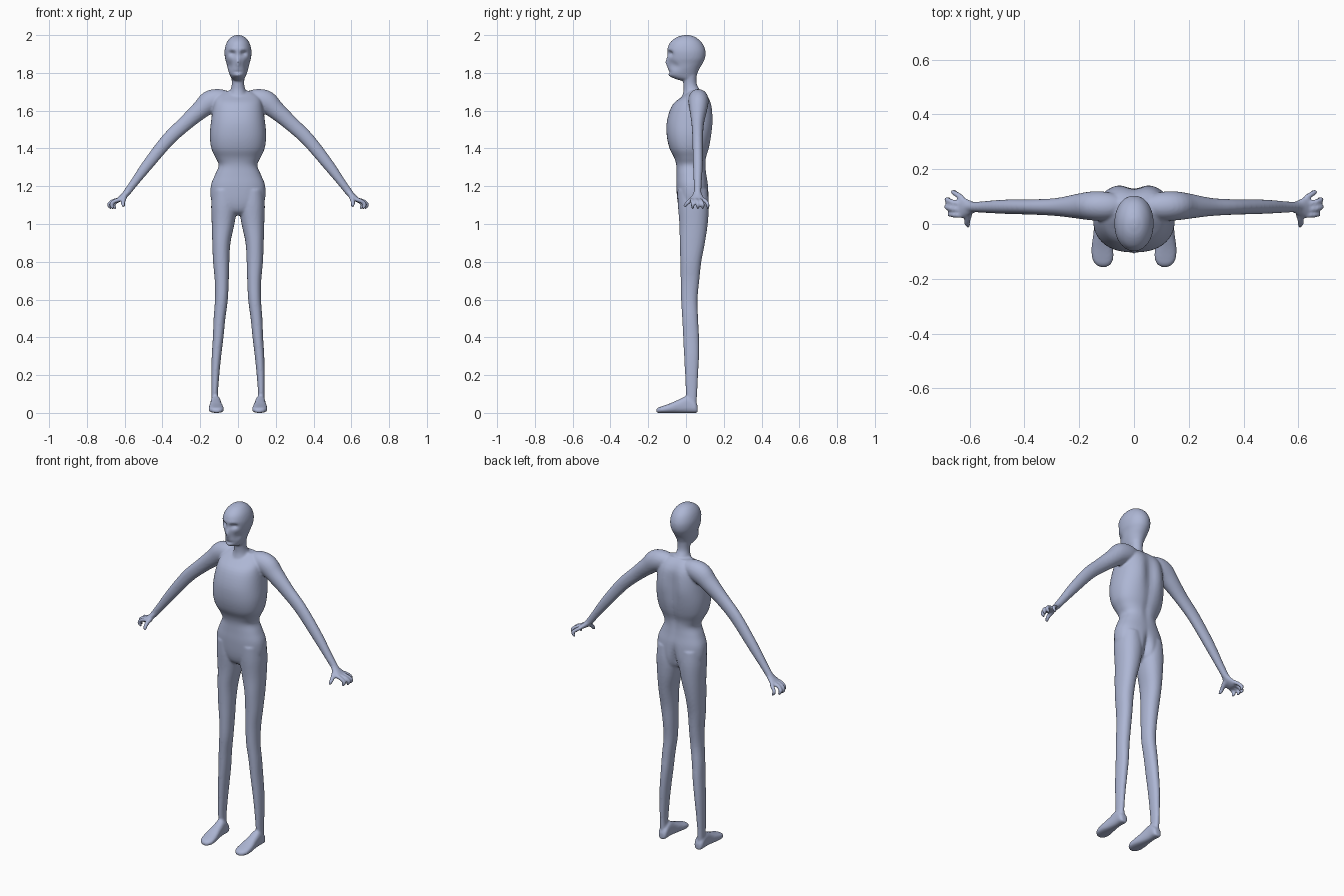
import bpy, bmesh, math
from mathutils import Vector

X, Y, Z = Vector((1, 0, 0)), Vector((0, 1, 0)), Vector((0, 0, 1))
bm = bmesh.new()


def smooth_path(pts, sub):
    """Catmull-Rom interpolation of every number in the rows."""
    out = []
    for i in range(len(pts) - 1):
        p = [pts[max(i - 1, 0)], pts[i], pts[i + 1], pts[min(i + 2, len(pts) - 1)]]
        for k in range(sub):
            t = k / sub
            out.append([0.5 * (2 * b + (c - a) * t + (2 * a - 5 * b + 4 * c - d) * t * t
                               + (3 * b - a - 3 * c + d) * t ** 3) for a, b, c, d in zip(*p)])
    return out + [list(pts[-1])]


def loft(pts, u=Y, v=None, n=2.0, seg=32, sub=4):
    """Closed tube through rows (x, y, z, radius along u, radius along v)."""
    rows = smooth_path(pts, sub)
    rings = []
    for i, r in enumerate(rows):
        a, b = rows[max(i - 1, 0)], rows[min(i + 1, len(rows) - 1)]
        t = (Vector(b[:3]) - Vector(a[:3])).normalized()
        uu = u if v else (u - t * t.dot(u)).normalized()
        vv = v or t.cross(uu)
        ring = []
        for k in range(seg):
            c, s = math.cos(2 * math.pi * k / seg), math.sin(2 * math.pi * k / seg)
            c = math.copysign(abs(c) ** (2 / n), c)
            s = math.copysign(abs(s) ** (2 / n), s)
            ring.append(bm.verts.new(Vector(r[:3]) + uu * c * max(r[3], .002) + vv * s * max(r[4], .002)))
        rings.append(ring)
    faces = [bm.faces.new(rings[0]), bm.faces.new(rings[-1])]
    for a, b in zip(rings, rings[1:]):
        for k in range(seg):
            faces.append(bm.faces.new((a[k], a[(k + 1) % seg], b[(k + 1) % seg], b[k])))
    bmesh.ops.recalc_face_normals(bm, faces=faces)
    return [w for ring in rings for w in ring]


def column(rows, side=1, **kw):
    """Upright loft from rows (z, x centre, x radius, front y, back y)."""
    return loft([(side * x, (f + b) / 2, z, rx, (b - f) / 2) for z, x, rx, f, b in rows], X, Y, **kw)


def dent(verts, front, spots):
    """Push the front or back surface along y in soft round spots (x, z, sx, sz, dy)."""
    moves = []
    for w in verts:
        if (w.co.y < -0.01) if front else (w.co.y > 0.06):
            moves.append((w, sum(dy * math.exp(-((abs(w.co.x) - x) / sx) ** 2 - ((w.co.z - z) / sz) ** 2)
                                 for x, z, sx, sz, dy in spots)))
    for w, d in moves:
        w.co.y += d


# head with eye sockets, nose, hollow cheeks and mouth
head = column([(2.0, 0, .012, -.01, .02), (1.988, 0, .038, -.05, .052), (1.96, 0, .06, -.085, .084),
               (1.92, 0, .071, -.099, .102), (1.88, 0, .069, -.096, .101), (1.85, 0, .061, -.093, .088),
               (1.82, 0, .054, -.093, .07), (1.79, 0, .044, -.09, .058), (1.77, 0, .034, -.06, .054),
               (1.76, 0, .02, -.03, .045)], n=2.1, seg=64, sub=8)
dent(head, True, [(.03, 1.903, .017, .013, .022), (0, 1.855, .012, .026, -.016), (.044, 1.835, .014, .022, .016),
                  (0, 1.803, .028, .006, .014), (0, 1.785, .02, .012, -.006), (.03, 1.925, .022, .008, -.004)])

# neck
column([(1.84, 0, .042, -.02, .07), (1.79, 0, .037, -.022, .058), (1.74, 0, .033, -.014, .057),
        (1.70, 0, .044, -.014, .08), (1.65, 0, .07, -.03, .1)])

# torso with spine groove
torso = column([(1.705, 0, .07, .02, .09), (1.675, 0, .115, -.02, .12), (1.63, 0, .13, -.072, .142),
                (1.55, 0, .142, -.1, .15), (1.47, 0, .149, -.102, .14), (1.40, 0, .141, -.087, .124),
                (1.35, 0, .118, -.062, .108), (1.31, 0, .102, -.051, .105), (1.26, 0, .122, -.05, .109),
                (1.20, 0, .144, -.051, .118), (1.12, 0, .14, -.045, .12), (1.07, 0, .1, -.03, .105),
                (1.045, 0, .05, 0, .07)], n=2.35, seg=64)
dent(torso, False, [(0, 1.56, .04, .12, -.022), (0, 1.36, .02, .1, -.006), (0, 1.1, .018, .07, -.03)])

for s in (1, -1):
    # leg
    column([(1.18, .074, .062, -.045, .115), (1.1, .073, .069, -.043, .121), (1.0, .079, .06, -.035, .115),
            (.9, .088, .048, -.033, .1), (.8, .089, .043, -.03, .081), (.7, .086, .037, -.028, .07),
            (.6, .088, .034, -.026, .061), (.5, .098, .031, -.02, .064), (.4, .105, .028, -.015, .069),
            (.3, .114, .025, -.01, .069), (.2, .12, .021, -.005, .064), (.1, .123, .017, 0, .059),
            (.03, .12, .02, .005, .055)], s, n=2.2)
    # foot
    foot = [(.062, .118, .014, .035), (.05, .118, .026, .06), (.01, .118, .027, .09), (-.035, .117, .031, .072),
            (-.085, .116, .039, .05), (-.125, .114, .039, .036), (-.147, .113, .028, .028), (-.157, .112, .012, .018)]
    loft([(s * x, y, top / 2, rx, top / 2) for y, x, rx, top in foot], X, Z, n=2.6)
    # arm
    loft([(s * x, y, z, ry, rz) for x, y, z, ry, rz in
          [(.05, .065, 1.66, .04, .042), (.1, .065, 1.66, .052, .055), (.15, .066, 1.645, .053, .06),
           (.2, .065, 1.603, .046, .049), (.28, .062, 1.532, .033, .04), (.37, .062, 1.447, .028, .036),
           (.475, .063, 1.318, .026, .03), (.55, .062, 1.218, .021, .022), (.59, .062, 1.165, .019, .019),
           (.61, .062, 1.145, .02, .015)]])
    # palm
    loft([(s * x, y, z, ry, rz) for x, y, z, ry, rz in
          [(.575, .062, 1.18, .016, .014), (.6, .06, 1.152, .027, .016), (.625, .061, 1.132, .038, .014),
           (.645, .064, 1.12, .038, .009)]])
    # four curled fingers, each row (base y, tip y, reach)
    for y0, y1, reach in ((.031, .035, .672), (.051, .062, .684), (.071, .089, .683), (.092, .116, .66)):
        m = (y0 + y1) / 2
        loft([(s * .625, y0, 1.13, .01, .011), (s * (reach - .02), m, 1.121, .0105, .011),
              (s * reach, y1, 1.104, .0095, .01), (s * (reach - .008), y1, 1.088, .0085, .009),
              (s * (reach - .015), y1, 1.081, .004, .005)], seg=14)
    # thumb
    loft([(s * .6, .05, 1.145, .014, .014), (s * .605, .025, 1.127, .012, .013), (s * .609, .006, 1.11, .011, .011),
          (s * .606, -.006, 1.096, .009, .009), (s * .604, -.011, 1.09, .004, .004)], u=X, seg=14)

# flat soles
for w in bm.verts:
    w.co.z = max(w.co.z, 0)

mesh = bpy.data.meshes.new("body")
bm.to_mesh(mesh)
bm.free()
body = bpy.data.objects.new("body", mesh)
bpy.context.collection.objects.link(body)

skin = bpy.data.materials.new("pale blue grey")
skin.diffuse_color = (.42, .47, .66, 1)
mesh.materials.append(skin)

# fuse all parts into one soft skin
fuse = body.modifiers.new("fuse", 'REMESH')
fuse.mode = 'VOXEL'
fuse.voxel_size = .006
fuse.use_smooth_shade = True
soft = body.modifiers.new("soften", 'SMOOTH')
soft.factor = .5
soft.iterations = 5
